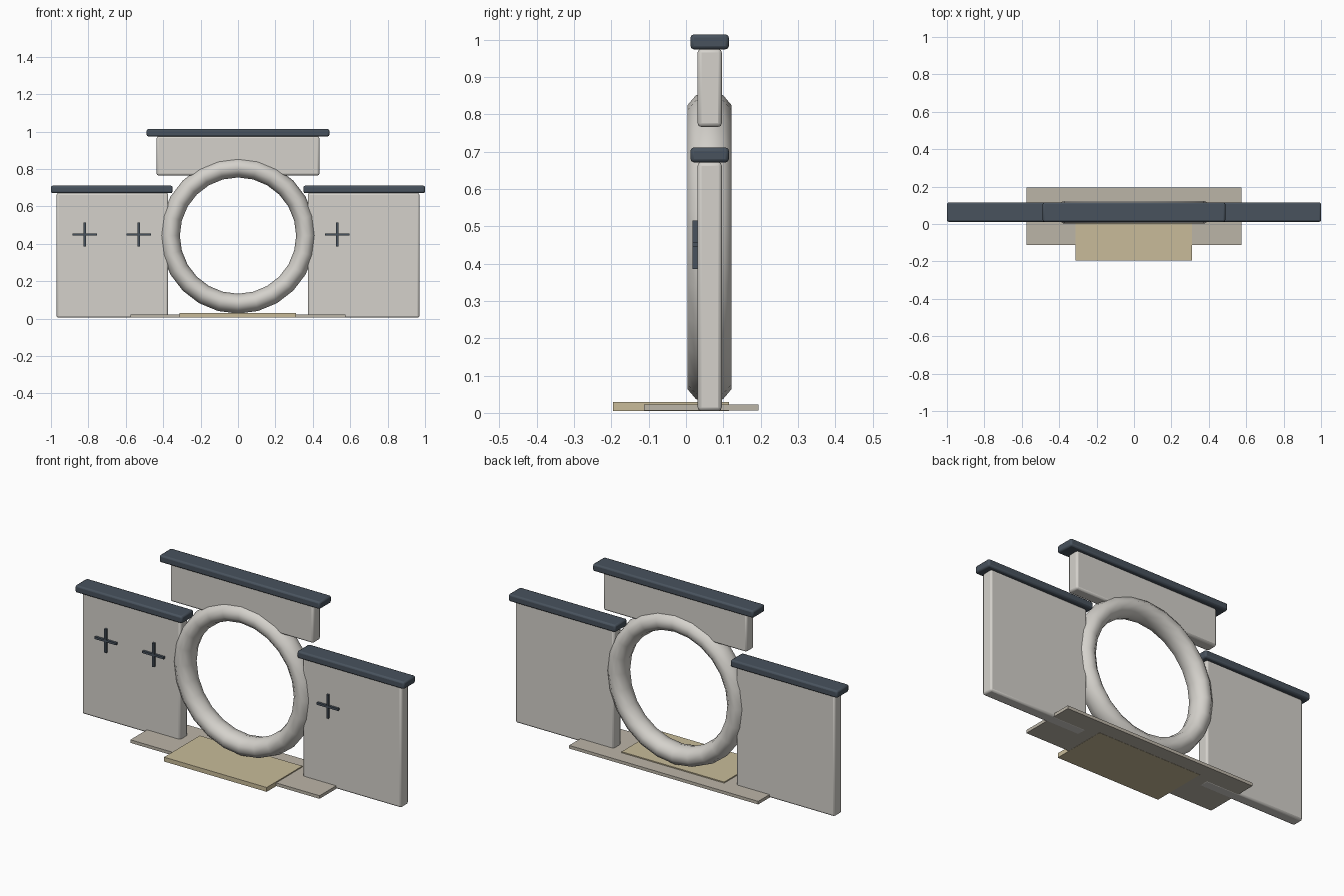
import bpy
from math import radians

if "Cube" in bpy.data.objects:
    bpy.data.objects.remove(bpy.data.objects["Cube"])

YC = 0.063  # wall centre plane


def material(name, rgb):
    m = bpy.data.materials.new(name)
    m.diffuse_color = (*rgb, 1)
    m.use_nodes = True
    m.node_tree.nodes["Principled BSDF"].inputs["Base Color"].default_value = m.diffuse_color
    return m


stone = material("stone", (0.66, 0.64, 0.60))
slate = material("slate", (0.065, 0.085, 0.11))
paving = material("paving", (0.50, 0.46, 0.39))
sand = material("sand", (0.58, 0.50, 0.32))


def box(name, x, y, z, mat, bevel=0.0):
    """Box from (min, max) ranges, with optional rounded edges."""
    bpy.ops.mesh.primitive_cube_add(
        size=1, location=[(a + b) / 2 for a, b in (x, y, z)])
    o = bpy.context.object
    o.name = name
    o.scale = [b - a for a, b in (x, y, z)]
    bpy.ops.object.transform_apply(location=False, rotation=False, scale=True)
    o.data.materials.append(mat)
    if bevel:
        mod = o.modifiers.new("bevel", 'BEVEL')
        mod.width = bevel
        mod.segments = 2
        bpy.ops.object.shade_smooth_by_angle(angle=radians(40))
    return o


WALL_Y = (YC - 0.032, YC + 0.033)
CAP_Y = (YC - 0.051, YC + 0.052)

# side walls with their copings
for side, s in (("left", -1), ("right", 1)):
    span = lambda a, b: tuple(sorted((s * a, s * b)))
    box(side + "_wall", span(0.373, 0.97), WALL_Y, (0.005, 0.672), stone, 0.01)
    box(side + "_coping", span(0.35, 1.0), CAP_Y, (0.671, 0.711), slate, 0.009)

# raised wall over the opening
box("upper_wall", (-0.435, 0.435), WALL_Y, (0.766, 0.975), stone, 0.01)
box("upper_coping", (-0.488, 0.488), CAP_Y, (0.974, 1.014), slate, 0.009)

# round gate ring
bpy.ops.mesh.primitive_torus_add(
    major_radius=0.364, minor_radius=0.053, major_segments=24,
    minor_segments=10, location=(0, YC, 0.444), rotation=(radians(90), 0, 0))
ring = bpy.context.object
ring.name = "gate_ring"
ring.scale.z = 0.059 / (0.053 * 0.951)
ring.data.materials.append(stone)
bpy.ops.object.shade_smooth()

# cross shaped wall vents on the front
for i, x in enumerate((-0.82, -0.53, 0.53)):
    y = (0.018, 0.036)
    box(f"vent_bar_{i}", (x - 0.065, x + 0.065), y, (0.444, 0.456), slate)
    box(f"vent_post_{i}", (x - 0.006, x + 0.006), y, (0.385, 0.515), slate)

# paving and threshold slab
box("paving_slab", (-0.575, 0.575), (-0.113, 0.194), (0.006, 0.023), paving)
box("threshold_slab", (-0.313, 0.311), (-0.195, 0.115), (0.005, 0.029), sand)
